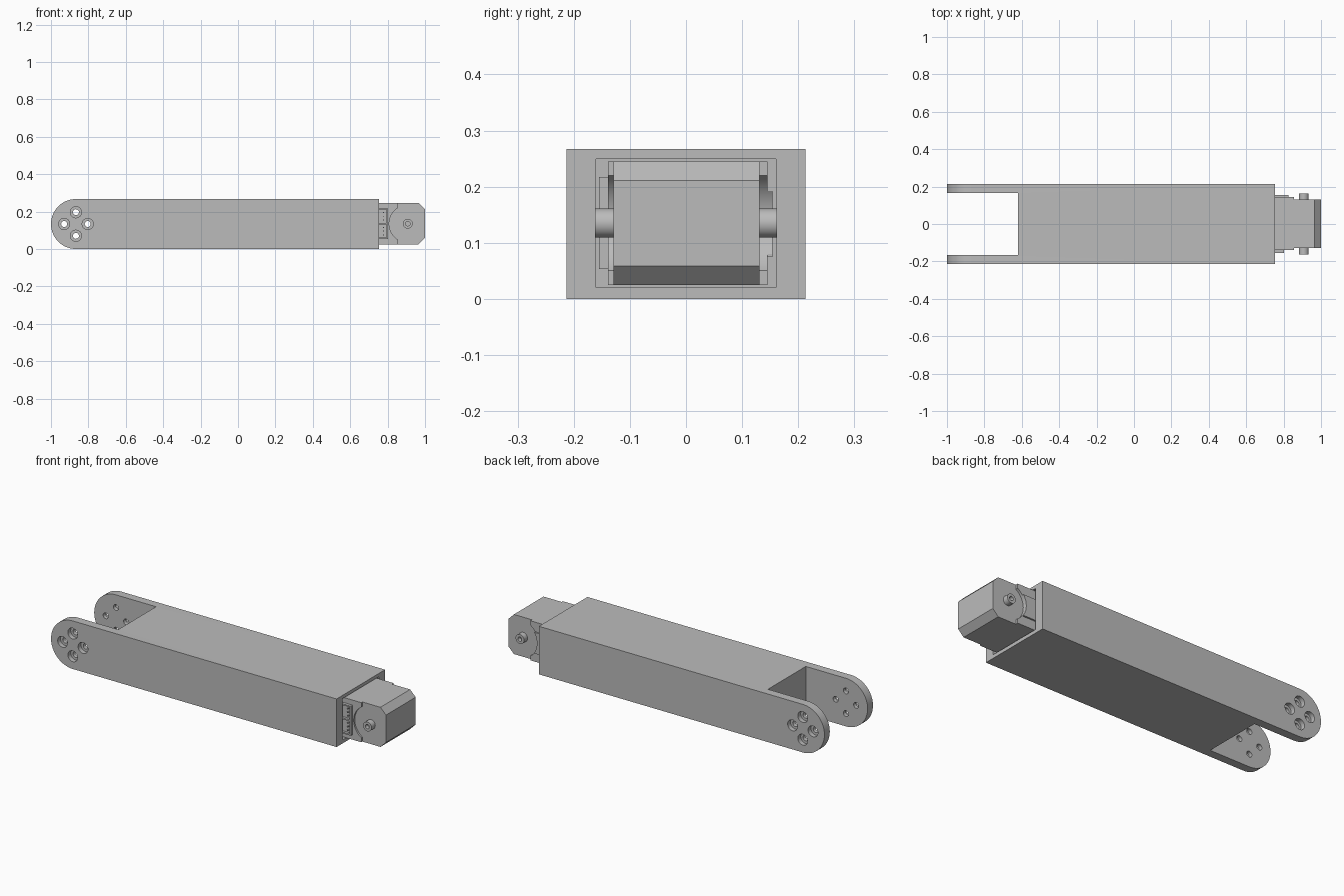
import bpy, bmesh, math
from mathutils import Matrix, Vector

cube = bpy.data.objects.get("Cube")
if cube:
    bpy.data.objects.remove(cube, do_unlink=True)

grey = bpy.data.materials.new("machined grey")
grey.use_nodes = True
colour = (0.5, 0.5, 0.5, 1)
grey.diffuse_color = colour
grey.node_tree.nodes["Principled BSDF"].inputs["Base Color"].default_value = colour


def finish(name, bm):
    bmesh.ops.recalc_face_normals(bm, faces=bm.faces[:])
    mesh = bpy.data.meshes.new(name)
    bm.to_mesh(mesh)
    bm.free()
    mesh.materials.append(grey)
    ob = bpy.data.objects.new(name, mesh)
    bpy.context.collection.objects.link(ob)
    return ob


def box(name, x, y, z):
    lo, hi = Vector((x[0], y[0], z[0])), Vector((x[1], y[1], z[1]))
    bm = bmesh.new()
    mat = Matrix.Translation((lo + hi) / 2) @ Matrix.Diagonal((*(hi - lo), 1))
    bmesh.ops.create_cube(bm, size=1, matrix=mat)
    return finish(name, bm)


def rod(name, x, z, radius, y, sides=32):
    """Cylinder lying along y."""
    bm = bmesh.new()
    mat = Matrix.Translation((x, sum(y) / 2, z)) @ Matrix.Rotation(math.pi / 2, 4, "X")
    bmesh.ops.create_cone(bm, cap_ends=True, segments=sides, radius1=radius,
                          radius2=radius, depth=abs(y[1] - y[0]), matrix=mat)
    return finish(name, bm)


def slab(name, outline, y):
    """Outline in x and z, extruded along y."""
    bm = bmesh.new()
    face = bm.faces.new([bm.verts.new((px, y[0], pz)) for px, pz in outline])
    new = bmesh.ops.extrude_face_region(bm, geom=[face])["geom"]
    bmesh.ops.translate(bm, vec=(0, y[1] - y[0], 0),
                        verts=[v for v in new if isinstance(v, bmesh.types.BMVert)])
    return finish(name, bm)


def activate(ob):
    bpy.ops.object.select_all(action="DESELECT")
    ob.select_set(True)
    bpy.context.view_layer.objects.active = ob


def cut(ob, cutters):
    activate(ob)
    for c in cutters:
        mod = ob.modifiers.new("cut", "BOOLEAN")
        mod.operation, mod.solver, mod.object = "DIFFERENCE", "EXACT", c
        bpy.ops.object.modifier_apply(modifier=mod.name)
        bpy.data.objects.remove(c, do_unlink=True)


def smooth(ob):
    activate(ob)
    bpy.ops.object.shade_smooth_by_angle(angle=math.radians(30))


# Arm: long bar with a rounded fork and a motor pocket
W, H = 0.213, 0.267
R = H / 2
hub_x = -1 + R
arc = [math.pi / 2 + math.pi * i / 32 for i in range(33)]
outline = [(hub_x + R * math.cos(a), R + R * math.sin(a)) for a in arc]
arm = slab("arm_link", outline + [(0.755, 0), (0.755, H)], (-W, W))
cutters = [box("fork_gap", (-1.1, -0.62), (-0.166, 0.166), (-0.1, 0.4)),
           box("motor_pocket", (0.64, 0.9), (-0.16, 0.16), (0.02, 0.249))]

# Counterbored bolt holes in both fork ears
for dx, dz in ((1, 0), (-1, 0), (0, 1), (0, -1)):
    x, z = hub_x + 0.063 * dx, R + 0.063 * dz
    cutters.append(rod("bolt_hole", x, z, 0.016, (-0.3, 0.3)))
    for s in (-1, 1):
        cutters.append(rod("counterbore", x, z, 0.03, (s * 0.188, s * 0.3)))
cut(arm, cutters)
smooth(arm)

# Motor case with chamfered nose
mid, lo, hi, c = 0.135, 0.025, 0.245, 0.034
slab("motor_case", [(0.65, lo), (1 - c, lo), (1, lo + c), (1, hi - c),
                    (1 - c, hi), (0.65, hi)], (-0.129, 0.131))

# Side covers with a round scoop around the output shaft
shaft_x = 0.908
for name, y, z, x_end in (("front_cover", (-0.139, -0.128), (lo, hi), 0.855),
                          ("rear_cover", (0.13, 0.145), (lo, hi), 0.855),
                          ("rear_cover_rib", (0.144, 0.154), (0.075, 0.192), 0.825)):
    cover = box(name, (0.65, x_end), y, z)
    cut(cover, [rod("scoop", shaft_x, mid, 0.1, (y[0] - 0.01, y[1] + 0.01), 48)])
    smooth(cover)

# Twin cable socket with pins
socket = box("cable_socket", (0.7, 0.802), (-0.155, -0.135), (0.053, 0.217))
pockets = [box("socket_pocket", (0.715, 0.794), (-0.17, -0.141), z)
           for z in ((0.06, 0.131), (0.139, 0.21))]
cut(socket, pockets)
for z in (0.075, 0.095, 0.115, 0.155, 0.175, 0.195):
    box("socket_pin", (0.776, 0.781), (-0.152, -0.14), (z - 0.0025, z + 0.0025))

# Output shaft stubs with centre holes
for name, s in (("front_shaft", -1), ("rear_shaft", 1)):
    shaft = rod(name, shaft_x, mid, 0.026, (s * 0.12, s * 0.162))
    cut(shaft, [rod("shaft_hole", shaft_x, mid, 0.012, (s * 0.14, s * 0.2), 24)])
    smooth(shaft)
